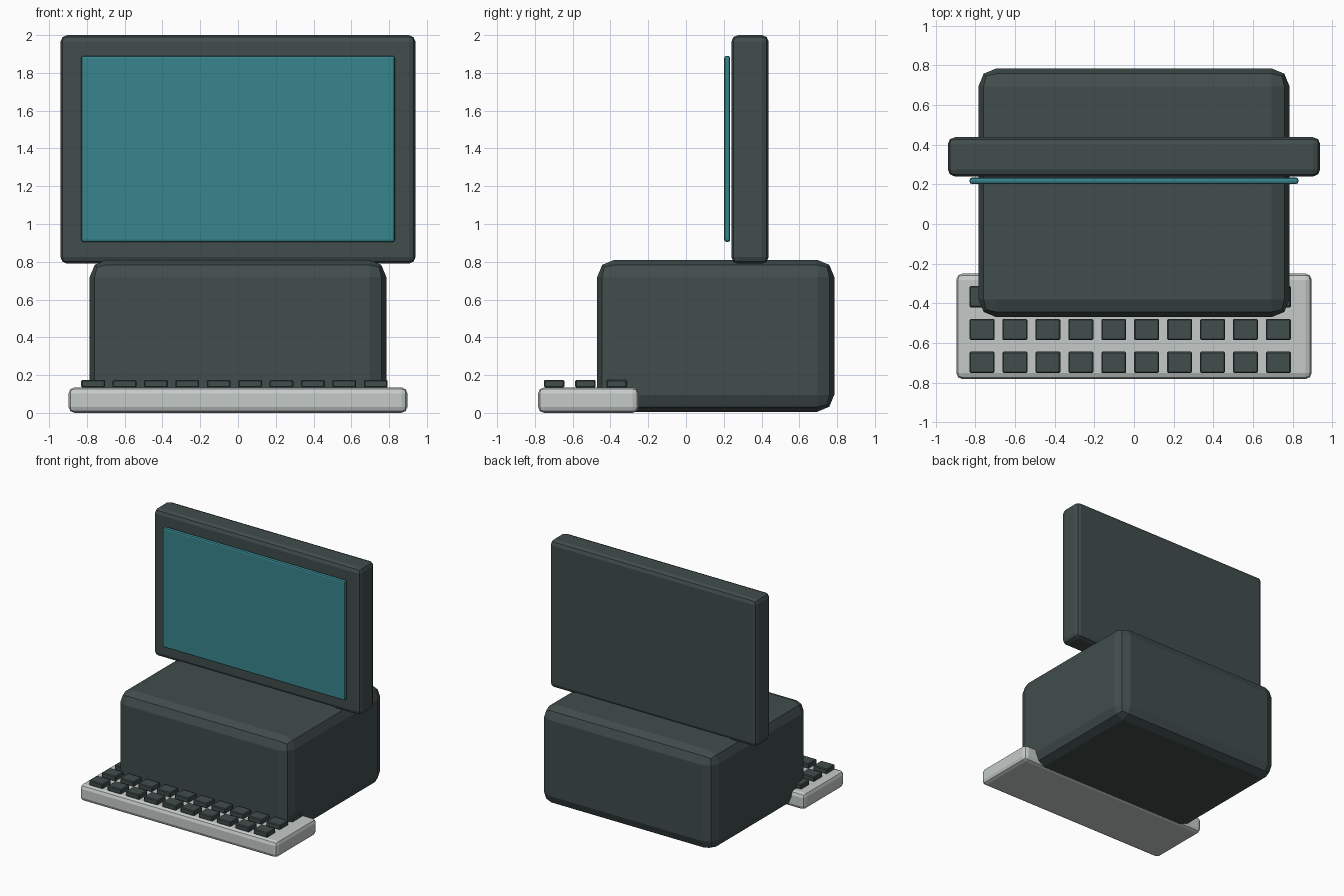
import bpy

if "Cube" in bpy.data.objects:
    bpy.data.objects.remove(bpy.data.objects["Cube"])


def material(name, rgb):
    m = bpy.data.materials.new(name)
    m.diffuse_color = (*rgb, 1)
    m.use_nodes = True
    m.node_tree.nodes["Principled BSDF"].inputs["Base Color"].default_value = m.diffuse_color
    return m


DARK = material("dark slate", (0.052, 0.074, 0.072))
TEAL = material("screen teal", (0.040, 0.235, 0.270))
LIGHT = material("light grey", (0.56, 0.60, 0.58))


def box(name, x, y, z, mat, bevel, segments=2):
    """Bevelled box given by its (min, max) extent on each axis."""
    spans = (x, y, z)
    bpy.ops.mesh.primitive_cube_add(size=1, location=[(a + b) / 2 for a, b in spans])
    ob = bpy.context.object
    ob.name = name
    ob.scale = [b - a for a, b in spans]
    bpy.ops.object.transform_apply(location=False, rotation=False, scale=True)
    ob.data.materials.append(mat)
    mod = ob.modifiers.new("Bevel", "BEVEL")
    mod.width = bevel
    mod.segments = segments
    mod.limit_method = 'NONE'
    return ob


# Computer case
box("case", (-0.785, 0.785), (-0.47, 0.785), (0.006, 0.81), DARK, 0.09)

# Monitor housing and the screen panel floating just ahead of it
box("monitor", (-0.94, 0.94), (0.24, 0.438), (0.79, 2.0), DARK, 0.036)
box("screen", (-0.83, 0.83), (0.202, 0.234), (0.905, 1.89), TEAL, 0.012)

# Keyboard slab
box("keyboard", (-0.897, 0.897), (-0.783, -0.25), (0.0, 0.135), LIGHT, 0.032)

# Three rows of ten keys
KEY_W, KEY_D = 0.126, 0.108
for row in range(3):
    for col in range(10):
        x = -0.83 + 0.1662 * col
        y = -0.752 + 0.1655 * row
        box(f"key_{row + 1}_{col + 1}", (x, x + KEY_W), (y, y + KEY_D),
            (0.134, 0.175), DARK, 0.006, 1)
